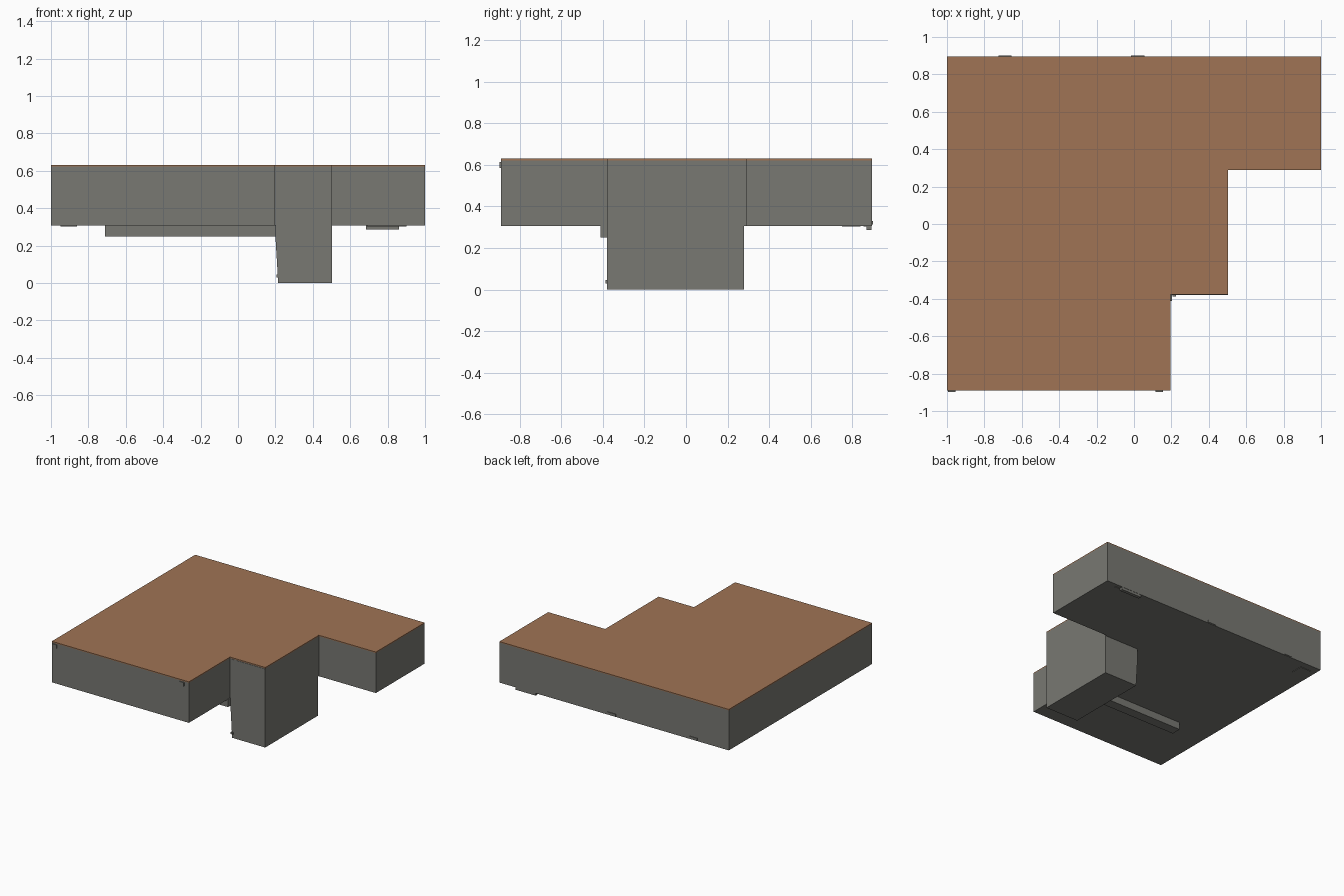
import bpy, bmesh

if "Cube" in bpy.data.objects:
    bpy.data.objects.remove(bpy.data.objects["Cube"])


def material(name, rgb):
    m = bpy.data.materials.new(name)
    m.diffuse_color = (*rgb, 1)
    m.use_nodes = True
    m.node_tree.nodes["Principled BSDF"].inputs["Base Color"].default_value = m.diffuse_color
    return m


GREY = material("wall grey", (0.188, 0.188, 0.170))
BROWN = material("floor brown", (0.35, 0.175, 0.09))


def prism(name, points, offset, mat):
    """Extrude a closed 3D outline along an offset."""
    bm = bmesh.new()
    face = bm.faces.new([bm.verts.new(p) for p in points])
    ext = bmesh.ops.extrude_face_region(bm, geom=[face])
    verts = [v for v in ext["geom"] if isinstance(v, bmesh.types.BMVert)]
    bmesh.ops.translate(bm, verts=verts, vec=offset)
    bmesh.ops.recalc_face_normals(bm, faces=bm.faces)
    mesh = bpy.data.meshes.new(name)
    bm.to_mesh(mesh)
    bm.free()
    mesh.materials.append(mat)
    obj = bpy.data.objects.new(name, mesh)
    bpy.context.collection.objects.link(obj)
    return obj


def box(name, x0, x1, y0, y1, z0, z1, mat=GREY):
    pts = [(x0, y0, z0), (x1, y0, z0), (x1, y1, z0), (x0, y1, z0)]
    return prism(name, pts, (0, 0, z1 - z0), mat)


# Stepped slab body and its brown top sheet
outline = [(-1, -0.89), (0.195, -0.89), (0.195, -0.378), (0.503, -0.378),
           (0.503, 0.288), (1, 0.288), (1, 0.895), (-1, 0.895)]
prism("slab_body", [(x, y, 0.307) for x, y in outline], (0, 0, 0.315), GREY)
prism("top_sheet", [(x, y, 0.622) for x, y in outline], (0, 0, 0.008), BROWN)

# Deep block below the slab, with a slightly leaning left side
prism("deep_block", [(0.215, -0.38, 0), (0.503, -0.38, 0), (0.503, -0.38, 0.618),
                     (0.2, -0.38, 0.618), (0.2, -0.38, 0.25)], (0, 0.66, 0), GREY)
box("block_foot_lip", 0.205, 0.225, -0.387, -0.37, 0.03, 0.045)

# Beam running under the slab
box("under_beam", -0.71, 0.202, -0.412, -0.335, 0.25, 0.31)

# Small pieces hanging below the slab
box("rear_ledge", 0.685, 0.86, 0.868, 0.893, 0.287, 0.31)
box("right_strip", 0.69, 0.90, 0.855, 0.868, 0.303, 0.31)
box("left_strip", -0.95, -0.86, 0.75, 0.84, 0.303, 0.31)

# Thin brackets on the front and rear walls
for i, (x0, x1) in enumerate([(-0.995, -0.955), (0.115, 0.155)]):
    box(f"front_bracket_{i + 1}", x0, x1, -0.897, -0.885, 0.585, 0.615)
for i, (x0, x1) in enumerate([(-0.725, -0.655), (-0.015, 0.055)]):
    box(f"rear_plate_{i + 1}", x0, x1, 0.89, 0.90, 0.312, 0.33)
